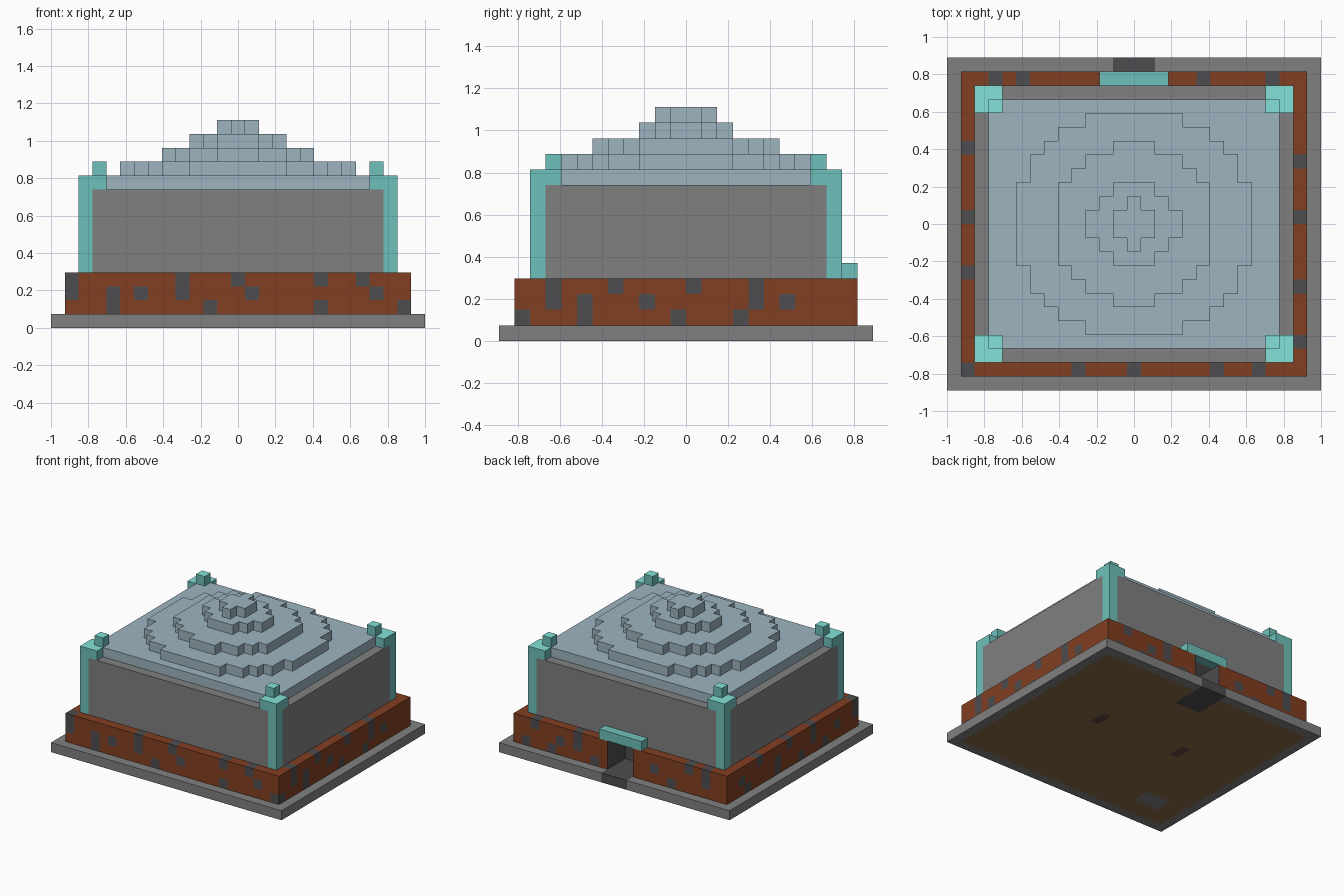
import bpy
import bmesh
from mathutils import Vector
from itertools import product

cube = bpy.data.objects.get("Cube")
if cube:
    bpy.data.objects.remove(cube, do_unlink=True)

U = 2 / 27  # one block


def linear(c):
    c /= 255
    return c / 12.92 if c <= 0.04045 else ((c + 0.055) / 1.055) ** 2.4


def material(name, r, g, b):
    m = bpy.data.materials.new(name)
    m.use_nodes = True
    col = (linear(r), linear(g), linear(b), 1)
    m.diffuse_color = col
    m.node_tree.nodes["Principled BSDF"].inputs["Base Color"].default_value = col
    return m


STONE = material("grey stone", 128, 128, 128)
BRICK = material("rust brick", 130, 62, 33)
DARK = material("charcoal", 77, 77, 80)
TEAL = material("teal", 110, 192, 186)
BRIGHT = material("bright teal", 130, 226, 216)
ROOF = material("pale blue roof", 157, 181, 192)
DIRT = material("earth brown", 138, 106, 68)
MUD = material("dark earth", 98, 76, 68)


def finish(name, bm, mats):
    bmesh.ops.remove_doubles(bm, verts=bm.verts, dist=0.001)
    bmesh.ops.scale(bm, vec=(U, U, U), verts=bm.verts)
    me = bpy.data.meshes.new(name)
    bm.to_mesh(me)
    bm.free()
    for m in mats:
        me.materials.append(m)
    ob = bpy.data.objects.new(name, me)
    bpy.context.collection.objects.link(ob)
    return ob


def tier(name, steps, z0, z1, mat):
    """Stepped plan, mirrored in x and y; steps are (half width, half depth), narrow first."""
    quarter = []
    for i, (w, d) in enumerate(steps):
        if i:
            quarter.append((steps[i - 1][0], d))
        quarter.append((w, d))
    back = quarter[::-1]
    ring = [(x, y) for x, y in back] + [(-x, y) for x, y in quarter]
    ring += [(-x, -y) for x, y in back] + [(x, -y) for x, y in quarter]
    bm = bmesh.new()
    face = bm.faces.new([bm.verts.new((x, y, z0)) for x, y in ring])
    top = bmesh.ops.extrude_face_region(bm, geom=[face])["geom"]
    moved = [v for v in top if isinstance(v, bmesh.types.BMVert)]
    bmesh.ops.translate(bm, vec=(0, 0, z1 - z0), verts=moved)
    bmesh.ops.recalc_face_normals(bm, faces=bm.faces)
    return finish(name, bm, [mat])


def box(name, lo, hi, mat, top=None):
    lo, hi = Vector(lo), Vector(hi)
    bm = bmesh.new()
    bmesh.ops.create_cube(bm, size=1)
    for v in bm.verts:
        v.co = (lo + hi) / 2 + Vector(a * b for a, b in zip(v.co, hi - lo))
    bm.normal_update()
    for f in bm.faces:
        f.material_index = 1 if top and f.normal.z > 0.5 else 0
    return finish(name, bm, [mat, top or mat])


def blocks(name, cells, mats, rule):
    """Exposed faces of a set of unit blocks, coloured by rule(cell, face centre, normal)."""
    bm = bmesh.new()
    for cell in cells:
        c = Vector(cell)
        for axis, sign in product(range(3), (-1, 1)):
            n = Vector((0, 0, 0))
            n[axis] = sign
            if tuple(c + n) in cells:
                continue
            u, v = Vector((0, 0, 0)), Vector((0, 0, 0))
            u[(axis + 1) % 3] = 0.5 * sign
            v[(axis + 2) % 3] = 0.5
            p = c + n / 2
            f = bm.faces.new([bm.verts.new(q) for q in (p - u - v, p + u - v, p + u + v, p - u + v)])
            f.material_index = rule(cell, p, n)
    return finish(name, bm, mats)


def grid(nx, ny, z0, z1):
    return {(float(x), y + 0.5, z + 0.5)
            for x in range(-nx, nx + 1) for y in range(-ny, ny) for z in range(z0, z1)}


# Ground slab with the path block and the earth underside
def slab_rule(cell, p, n):
    x, y, _ = cell
    if abs(x) < 2 and y > 8:
        return 1
    if n.z < 0 and abs(x) < 13 and abs(y) < 11:
        if abs(x) == 5 and 0 < y < 2:
            return 3
        if -11 < x < -7 and -9 < y < -7:
            return 0
        return 2
    return 0


blocks("ground_slab", grid(13, 12, 0, 1), [STONE, DARK, DIRT, MUD], slab_rule)

# Brick footing with dark blocks, given per side as position: courses
front = {-12: "32", -9: "21", -7: "2", -4: "32", -2: "1", 0: "3", 1: "2",
         6: "31", 9: "3", 10: "2", 12: "1"}
back = {-10: "32", -8: "3", -6: "1", -4: "2", 3: "1", 5: "32", 7: "2", 8: "1", 10: "3", 11: "1"}
right = {-9: "32", -7: "21", -5: "3", -3: "2", -1: "1", 0: "3", 3: "1", 4: "32", 6: "2"}
left = {-8: "2", -6: "1", -4: "32", -2: "1", 0: "3", 2: "21", 5: "3", 7: "1", 8: "2"}
spots = set()
for side, place in ((front, lambda k: (k, -10.5)), (back, lambda k: (k, 10.5)),
                    (right, lambda k: (12, k + 0.5)), (left, lambda k: (-12, k + 0.5))):
    for k, courses in side.items():
        spots |= {(*place(k), int(c) + 0.5) for c in courses}


def brick_rule(cell, p, n):
    in_doorway = abs(p.x) < 1.6 and 7.9 < p.y < 10.9
    return 1 if cell in spots or in_doorway else 0


footing = {c for c in grid(12, 11, 1, 4) if not (abs(c[0]) < 2 and c[1] > 8)}
blocks("brick_footing", footing, [BRICK, DARK], brick_rule)

# Door awning
box("door_awning", (-2.5, 10, 4), (2.5, 11, 5), TEAL)

# Walls and roof slab, notched at the corners for the posts
tier("walls", [(10.5, 10), (11.5, 9)], 4, 10, STONE)
tier("roof_slab", [(9.5, 9), (10.5, 8)], 10, 11, ROOF)

# Stepped dome
dome = [
    [(3.5, 8), (5.5, 7), (6.5, 6), (7.5, 5), (8.5, 3)],
    [(1.5, 6), (3.5, 5), (4.5, 4), (5.5, 3)],
    [(1.5, 3), (2.5, 2), (3.5, 1)],
    [(0.5, 2), (1.5, 1)],
]
for i, steps in enumerate(dome):
    tier(f"dome_tier_{i + 1}", steps, 11 + i, 12 + i, ROOF)

# Corner posts, caps and finials
for sx, sy in product((-1, 1), repeat=2):
    def corner(part, x0, x1, y0, y1, z0, z1):
        xs, ys = sorted((sx * x0, sx * x1)), sorted((sy * y0, sy * y1))
        name = f"{'front' if sy < 0 else 'back'}_{'left' if sx > 0 else 'right'}_{part}"
        box(name, (xs[0], ys[0], z0), (xs[1], ys[1], z1), TEAL, BRIGHT)

    corner("post", 10.5, 11.5, 9, 10, 4, 10)
    corner("cap", 9.5, 11.5, 8, 10, 10, 11)
    corner("finial", 9.5, 10.5, 8, 9, 11, 12)
